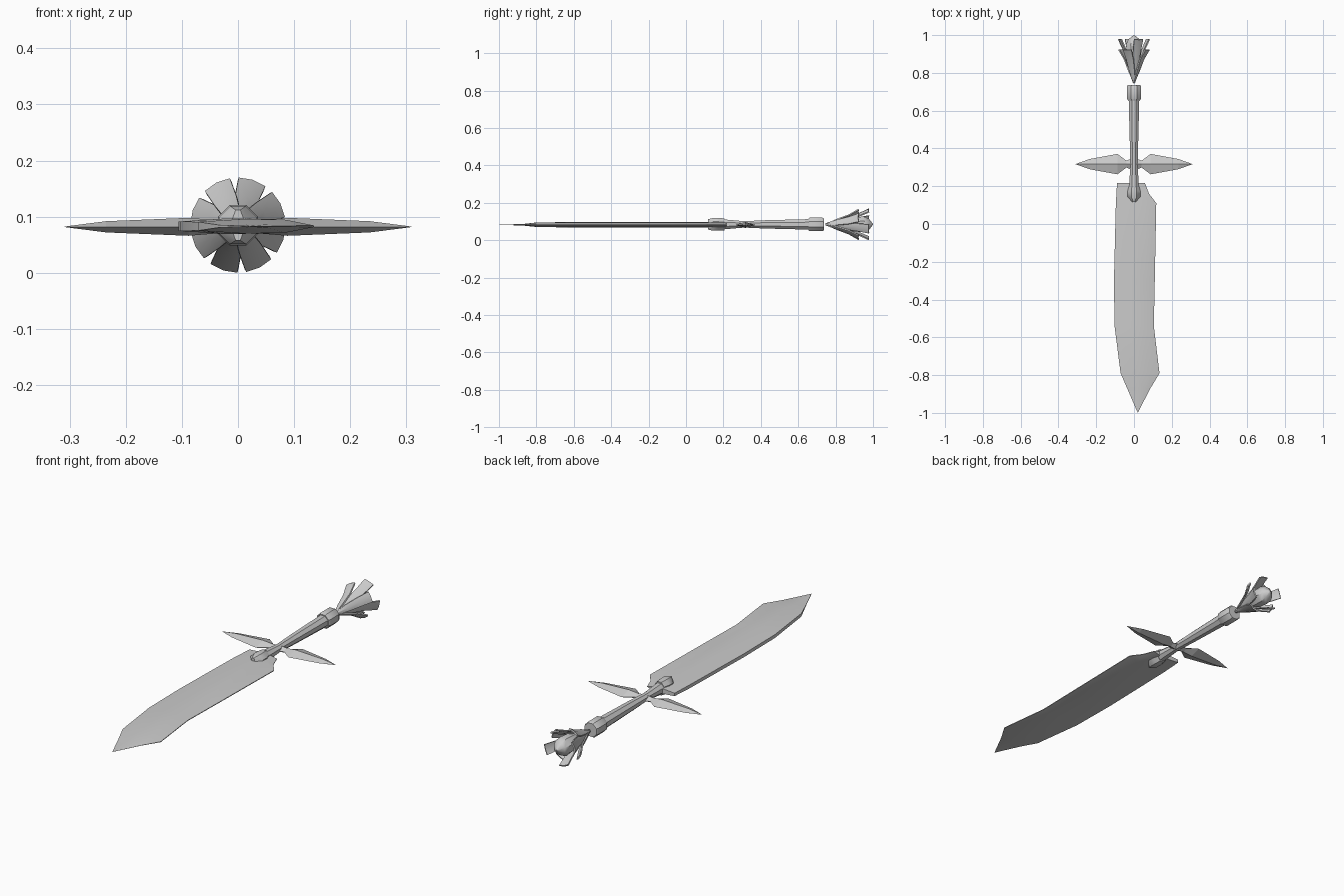
import bpy, bmesh
from math import sin, cos, pi, radians

if "Cube" in bpy.data.objects:
    bpy.data.objects.remove(bpy.data.objects["Cube"])

ZC = 0.085  # height of the long axis


def loft(name, rings, smooth=35):
    """Closed solid through equally sized rings of points."""
    bm = bmesh.new()
    vs = [[bm.verts.new(p) for p in r] for r in rings]
    n = len(rings[0])
    for a, b in zip(vs, vs[1:]):
        for i in range(n):
            j = (i + 1) % n
            bm.faces.new((a[i], a[j], b[j], b[i]))
    bm.faces.new(vs[0])
    bm.faces.new(vs[-1])
    bmesh.ops.remove_doubles(bm, verts=bm.verts, dist=0.0003)
    bmesh.ops.recalc_face_normals(bm, faces=bm.faces)
    me = bpy.data.meshes.new(name)
    bm.to_mesh(me)
    bm.free()
    ob = bpy.data.objects.new(name, me)
    bpy.context.collection.objects.link(ob)
    bpy.ops.object.select_all(action='DESELECT')
    ob.select_set(True)
    bpy.context.view_layer.objects.active = ob
    if smooth:
        bpy.ops.object.shade_smooth_by_angle(angle=radians(smooth))
    return ob


def turned(name, profile, n=8):
    """Solid along y from (y, half width, half height) stations."""
    k = 1 / cos(pi / n)
    return loft(name, [[(rx * k * cos(2 * pi * (i + .5) / n), y,
                         ZC + rz * k * sin(2 * pi * (i + .5) / n))
                        for i in range(n)] for y, rx, rz in profile])


# Blade: y, back edge x, cutting edge x, half thickness
blade = []
for y, l, r, h in [(0.217, -0.09, 0.058, 0.012), (0.16, -0.093, 0.08, 0.013),
                   (0.11, -0.096, 0.118, 0.014), (-0.3, -0.106, 0.110, 0.014),
                   (-0.54, -0.103, 0.105, 0.014), (-0.79, -0.071, 0.135, 0.013),
                   (-0.873, -0.035, 0.085, 0.004), (-0.998, 0.019, 0.021, 0.0006)]:
    w = r - l
    top = [(l, h * .6), (l + w * .4, h), (l + w * .75, h * .9), (r, h * .12)]
    blade.append([(x, y, ZC - 0.002 + z) for x, z in top] +
                 [(x, y, ZC - 0.002 - z) for x, z in reversed(top)])
loft("blade", blade)

# Socket holding the blade, grip and end collar
turned("blade_socket", [(0.117, .010, .027), (0.145, .034, .034),
                        (0.175, .034, .034), (0.205, .025, .032)])
turned("grip", [(0.17, .024, .027), (0.22, .025, .025), (0.31, .019, .017),
                (0.42, .022, .022), (0.66, .028, .028)])
turned("collar", [(0.655, .032, .032), (0.662, .036, .036),
                  (0.73, .036, .036), (0.737, .032, .032)])

# Cross guard: mirrored spikes with a diamond section
half = [(0.04, .018, .012), (0.088, .054, .016), (0.235, .027, .010), (0.309, .0005, .0005)]
stations = [(-x, a, b) for x, a, b in reversed(half)] + [(0, .035, .016)] + half
loft("cross_guard", [[(x, 0.317 + a, ZC - .003), (x, 0.317, ZC - .003 + b),
                      (x, 0.317 - a, ZC - .003), (x, 0.317, ZC - .003 - b)]
                     for x, a, b in stations], 0)

# Flower pommel: bud and eight flared petals, alternating in length
turned("flower_bud", [(0.745, .003, .003), (0.80, .020, .020), (0.88, .036, .036),
                      (0.95, .042, .042), (0.978, .030, .030), (1.0, .002, .002)])
for k in range(8):
    a = radians(27 + 45 * k)
    end = 0.975 if k % 2 else 0.92
    rings = []
    for t, r, w in [(0, .006, .004), (.35, .030, .016), (.7, .053, .021), (1, .085, .025)]:
        y = 0.745 + (end - 0.745) * t
        ring = []
        for u, d in [(-w, -.004), (0, 0), (w, -.004), (w, -.010), (0, -.006), (-w, -.010)]:
            rr = r + d
            ring.append((rr * cos(a) - u * sin(a), y - d * .5, ZC + rr * sin(a) + u * cos(a)))
        rings.append(ring)
    loft(f"petal_{k + 1}", rings)
